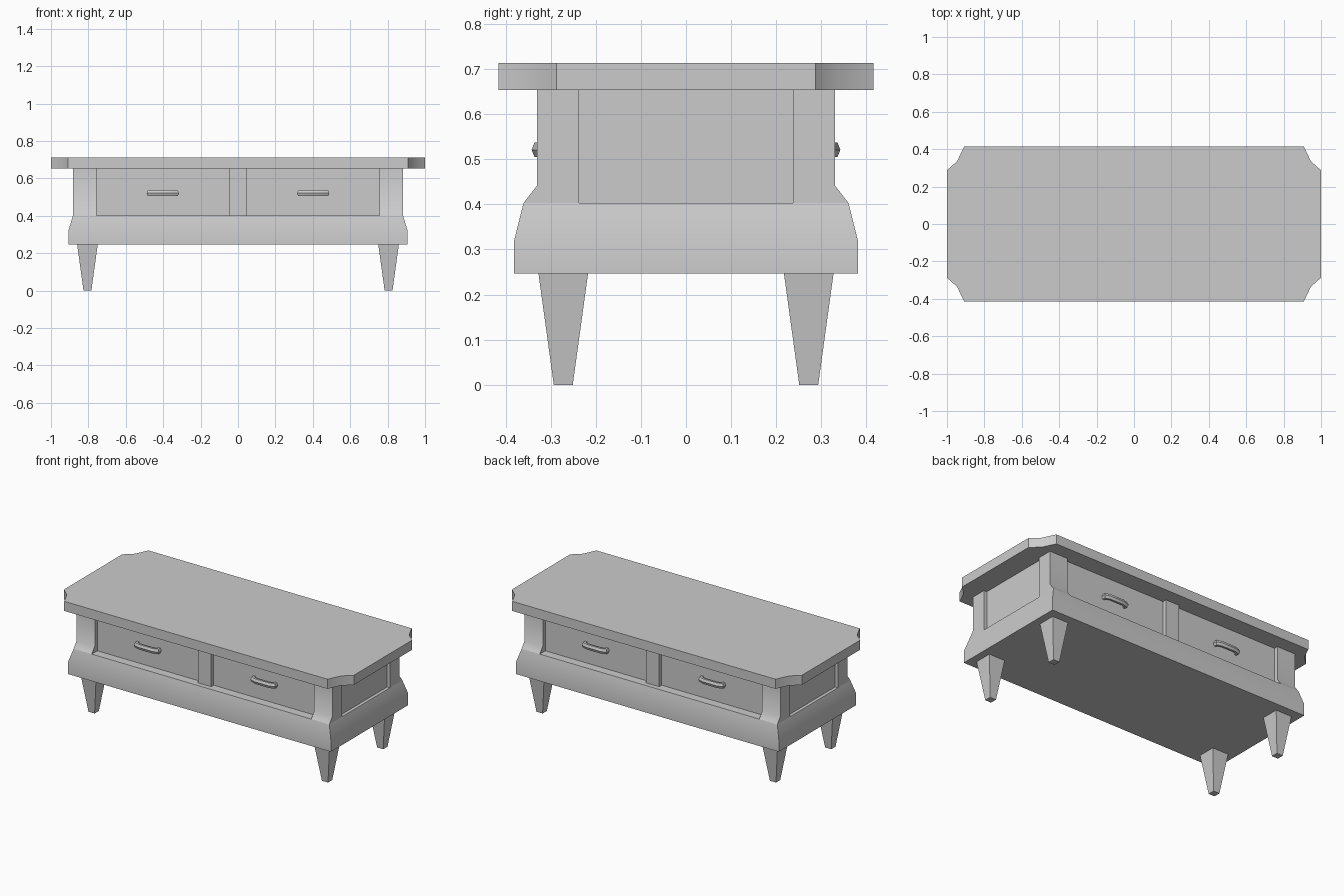
import bpy, bmesh, math

if "Cube" in bpy.data.objects:
    bpy.data.objects.remove(bpy.data.objects["Cube"])


def loft(name, rings, smooth=None):
    """Skin a stack of equal-length rings and cap both ends."""
    bm = bmesh.new()
    vs = [[bm.verts.new(p) for p in r] for r in rings]
    n = len(vs[0])
    for a, b in zip(vs, vs[1:]):
        for i in range(n):
            j = (i + 1) % n
            bm.faces.new((a[i], a[j], b[j], b[i]))
    bm.faces.new(vs[0][::-1])
    bm.faces.new(vs[-1])
    bmesh.ops.recalc_face_normals(bm, faces=bm.faces)
    me = bpy.data.meshes.new(name)
    bm.to_mesh(me)
    bm.free()
    ob = bpy.data.objects.new(name, me)
    bpy.context.collection.objects.link(ob)
    if smooth:
        bpy.ops.object.select_all(action='DESELECT')
        ob.select_set(True)
        bpy.context.view_layer.objects.active = ob
        bpy.ops.object.shade_smooth_by_angle(angle=math.radians(smooth))
    return ob


def rect(x0, x1, y0, y1, z):
    return [(x0, y0, z), (x1, y0, z), (x1, y1, z), (x0, y1, z)]


# table top with notched concave corners
q = [(1.0, 0.287), (0.946, 0.335), (0.908, 0.415)]
outline = (q + [(-x, y) for x, y in q[::-1]]
           + [(-x, -y) for x, y in q] + [(x, -y) for x, y in q[::-1]])
loft("table_top", [[(x, y, z) for x, y in outline] for z in (0.653, 0.713)], 42)

# flared base and recessed carcass
loft("base", [rect(-x, x, -y, y, z) for x, y, z in
              ((0.907, 0.381, 0.247), (0.907, 0.381, 0.32), (0.882, 0.36, 0.403))], 42)
loft("carcass", [rect(-0.862, 0.862, -0.305, 0.305, z) for z in (0.403, 0.653)])

for sy, end in ((-1, "front"), (1, "back")):
    # corner posts and tapered legs
    for sx, side in ((-1, "left"), (1, "right")):
        loft(f"{end}_{side}_post",
             [rect(sx * 0.757, sx * 0.882, sy * 0.237, sy * y, z)
              for y, z in ((0.36, 0.403), (0.33, 0.442), (0.33, 0.653))], 42)
        loft(f"{end}_{side}_leg",
             [rect(sx * 0.805 - h, sx * 0.805 + h, sy * 0.272 - h, sy * 0.272 + h, z)
              for h, z in ((0.021, 0), (0.055, 0.247))])

        # bowed drawer pull, six-sided section swept along a path
        path = [(-0.074, 0.30), (-0.074, 0.321), (-0.045, 0.330),
                (0.045, 0.330), (0.074, 0.321), (0.074, 0.30)]
        dirs = [(-1, 0), (-1, 0.8), (-0.2, 1), (0.2, 1), (1, 0.8), (1, 0)]
        rings = []
        for (px, py), (dx, dy) in zip(path, dirs):
            ring = []
            for k in range(6):
                a = k * math.pi / 3
                c, s = 0.012 * math.cos(a), 0.018 * math.sin(a)
                ring.append((sx * 0.402 + px + dx * c, sy * (py + dy * c), 0.521 + s))
            rings.append(ring)
        loft(f"{end}_{side}_drawer_pull", rings, 35)

    # divider between the two drawers
    loft(f"{end}_divider", [rect(-0.046, 0.046, sy * 0.29, sy * 0.33, z)
                            for z in (0.403, 0.653)])
